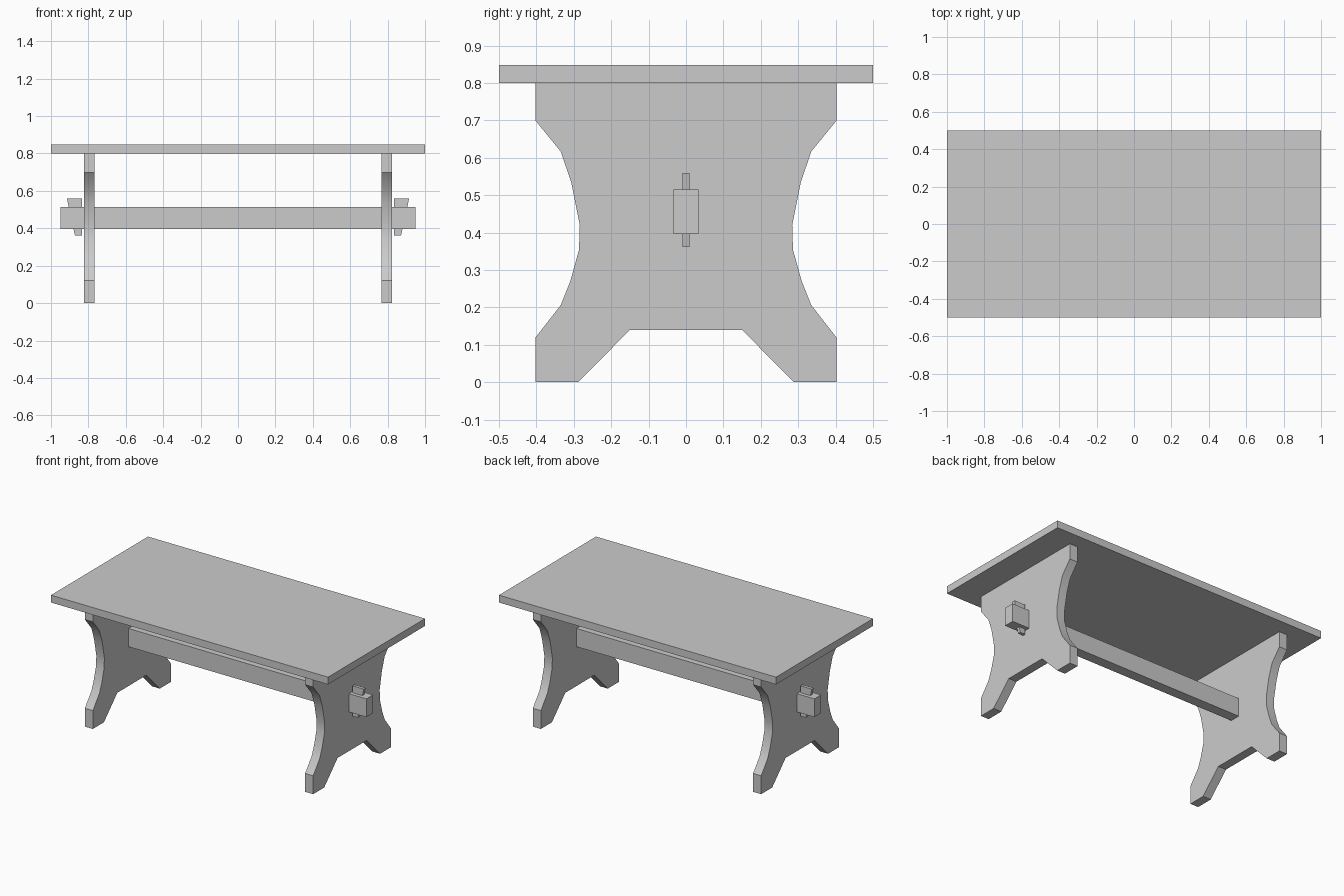
import bpy
import bmesh
from math import radians
from mathutils import Vector

if "Cube" in bpy.data.objects:
    bpy.data.objects.remove(bpy.data.objects["Cube"], do_unlink=True)

GREY = (0.6, 0.6, 0.6, 1.0)
grey = bpy.data.materials.new("plain grey")
grey.use_nodes = True
grey.diffuse_color = GREY
grey.node_tree.nodes["Principled BSDF"].inputs["Base Color"].default_value = GREY


def extrude_profile(name, points, offset):
    """Extrude a closed outline of 3D points along an offset vector."""
    bm = bmesh.new()
    face = bm.faces.new([bm.verts.new(p) for p in points])
    result = bmesh.ops.extrude_face_region(bm, geom=[face], use_keep_orig=True)
    moved = [v for v in result["geom"] if isinstance(v, bmesh.types.BMVert)]
    bmesh.ops.translate(bm, verts=moved, vec=Vector(offset))
    bmesh.ops.recalc_face_normals(bm, faces=bm.faces)
    mesh = bpy.data.meshes.new(name)
    bm.to_mesh(mesh)
    bm.free()
    mesh.materials.append(grey)
    obj = bpy.data.objects.new(name, mesh)
    bpy.context.collection.objects.link(obj)
    return obj


def board(name, half_x, half_y, bottom, top):
    outline = [(-half_x, -half_y, bottom), (half_x, -half_y, bottom),
               (half_x, half_y, bottom), (-half_x, half_y, bottom)]
    return extrude_profile(name, outline, (0, 0, top - bottom))


# Top board and the stretcher that runs through both legs
board("table_top", 1.0, 0.5, 0.8, 0.848)
board("stretcher", 0.95, 0.034, 0.396, 0.515)

# Half outline of a trestle leg (y, z), from the foot arch up to the top
half = [(0.15, 0.14), (0.288, 0), (0.402, 0), (0.402, 0.12), (0.335, 0.206),
        (0.31, 0.268), (0.286, 0.354), (0.284, 0.42), (0.307, 0.535),
        (0.335, 0.617), (0.402, 0.699), (0.402, 0.8)]
outline = half + [(-y, z) for y, z in reversed(half)]

# Tapered locking wedge (x, z), straight against the leg
wedge = [(0.835, 0.362), (0.872, 0.362), (0.915, 0.56), (0.835, 0.56)]

for side, sign in (("left", 1), ("right", -1)):
    leg = extrude_profile(side + "_leg",
                          [(sign * 0.766, y, z) for y, z in outline],
                          (sign * 0.058, 0, 0))
    bpy.ops.object.select_all(action="DESELECT")
    leg.select_set(True)
    bpy.context.view_layer.objects.active = leg
    bpy.ops.object.shade_smooth_by_angle(angle=radians(30))
    extrude_profile(side + "_wedge",
                    [(sign * x, -0.01, z) for x, z in wedge], (0, 0.02, 0))
